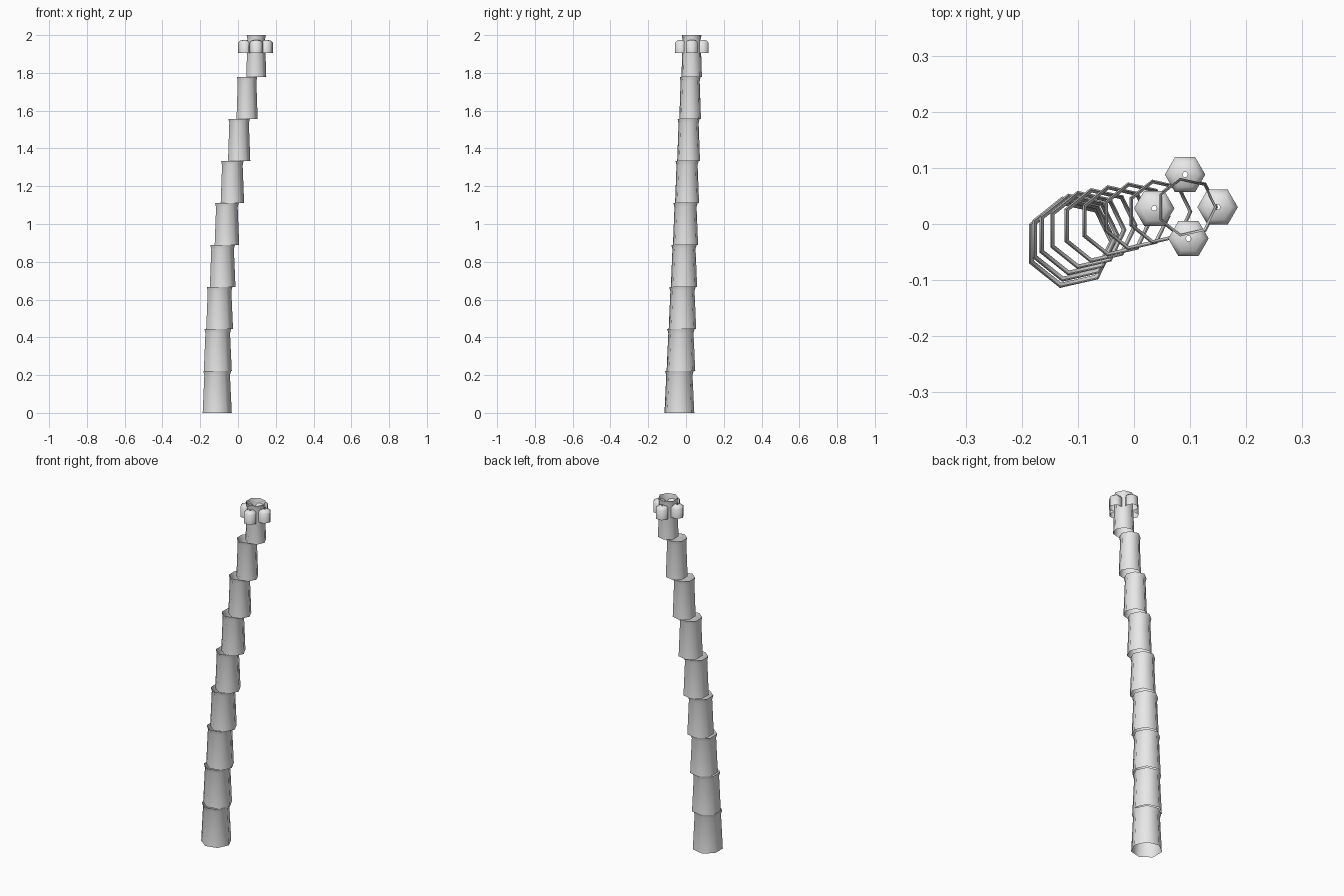
import bpy, bmesh
from math import cos, sin, tau

cube = bpy.data.objects.get("Cube")
if cube:
    bpy.data.objects.remove(cube, do_unlink=True)

grey = bpy.data.materials.new("pale grey")
grey.use_nodes = True
grey.diffuse_color = (0.8, 0.8, 0.8, 1)
grey.node_tree.nodes["Principled BSDF"].inputs["Base Color"].default_value = (0.8, 0.8, 0.8, 1)


def shell(name, sides, profile, location):
    """Open, single-walled shell turned from (radius, height) points."""
    bm = bmesh.new()
    rings = [[bm.verts.new((r * cos(tau * k / sides), r * sin(tau * k / sides), z))
              for k in range(sides)] for r, z in profile]
    for low, high in zip(rings, rings[1:]):
        for k in range(sides):
            n = (k + 1) % sides
            bm.faces.new((low[k], low[n], high[n], high[k]))
    mesh = bpy.data.meshes.new(name)
    bm.to_mesh(mesh)
    bm.free()
    mesh.materials.append(grey)
    obj = bpy.data.objects.new(name, mesh)
    obj.location = location
    bpy.context.collection.objects.link(obj)
    bpy.ops.object.select_all(action='DESELECT')
    obj.select_set(True)
    bpy.context.view_layer.objects.active = obj
    bpy.ops.object.shade_smooth_by_angle(angle=1.2)
    return obj


# Trunk: stacked tapering tubes with a flared lip, bending towards +x
COUNT = 9
HEIGHT = 2 / COUNT
for i in range(COUNT):
    t = i / (COUNT - 1)
    r = 0.081 - 0.0253 * t
    shell(f"trunk_segment_{i + 1}", 7,
          [(r, 0), (r * 0.88, HEIGHT - 0.022), (r * 0.96, HEIGHT)],
          (-0.114 + 0.208 * t * t, -0.035 + 0.065 * t, i * HEIGHT))

# Nuts: four open-bottomed hexagonal domes around the top
for side, x, y in (("left", 0.149, 0.03), ("back", 0.091, 0.088),
                   ("right", 0.036, 0.028), ("front", 0.097, -0.026)):
    shell(f"{side}_nut", 6, [(0.036, 0), (0.036, 0.055), (0.025, 0.066), (0.005, 0.07)],
          (x, y, 1.905))
